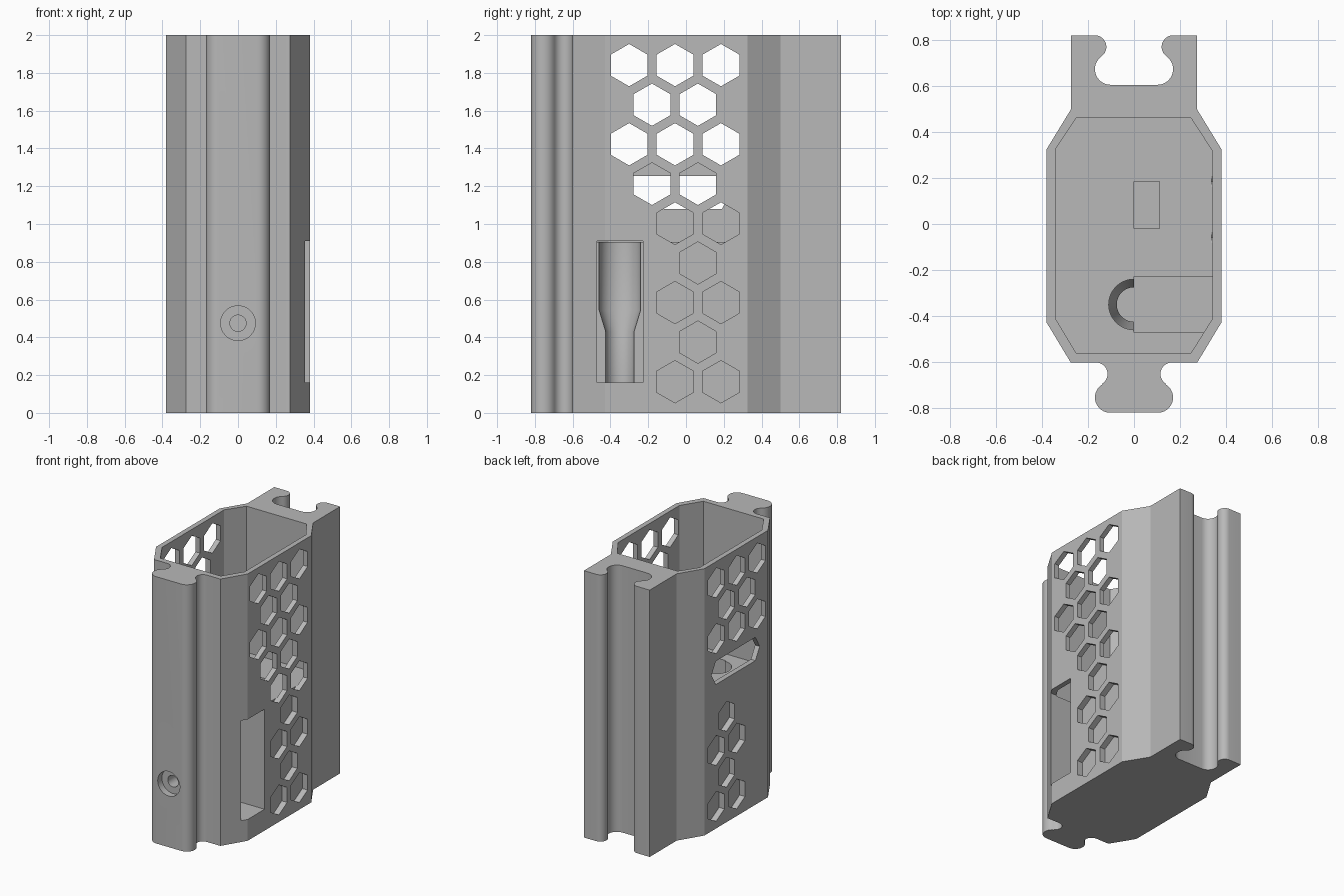
import bpy, bmesh, math
from mathutils import Matrix

if "Cube" in bpy.data.objects:
    bpy.data.objects.remove(bpy.data.objects["Cube"])

FLOOR = 0.905


def arc(cx, cy, r, a0, a1, n=12):
    angles = [math.radians(a0 + (a1 - a0) * i / n) for i in range(n + 1)]
    return [(cx + r * math.cos(a), cy + r * math.sin(a)) for a in angles]


def add_prism(bm, points, height, matrix):
    """Extrude a counter-clockwise outline along local z, then place it."""
    low = [bm.verts.new(matrix @ Matrix.Translation((x, y, 0)).translation) for x, y in points]
    face = bm.faces.new(low)
    ext = bmesh.ops.extrude_face_region(bm, geom=[face])
    top = [v for v in ext["geom"] if isinstance(v, bmesh.types.BMVert)]
    axis = matrix.to_3x3().col[2] * height
    bmesh.ops.translate(bm, verts=top, vec=axis)


def make_object(name, bm):
    bmesh.ops.remove_doubles(bm, verts=bm.verts, dist=1e-5)
    bmesh.ops.recalc_face_normals(bm, faces=bm.faces)
    mesh = bpy.data.meshes.new(name)
    bm.to_mesh(mesh)
    bm.free()
    obj = bpy.data.objects.new(name, mesh)
    bpy.context.collection.objects.link(obj)
    return obj


def prisms(name, outlines, height, matrix):
    bm = bmesh.new()
    for pts in outlines:
        add_prism(bm, pts, height, matrix)
    return make_object(name, bm)


def lathe(name, profile, matrix, n=40):
    """Closed solid of revolution from (radius, height) pairs."""
    bm = bmesh.new()
    rings = [[bm.verts.new(matrix @ Matrix.Translation((x, y, h)).translation)
              for x, y in arc(0, 0, r, 0, 360, n)[:-1]] for r, h in profile]
    for a, b in zip(rings, rings[1:]):
        for i in range(n):
            j = (i + 1) % n
            bm.faces.new((a[i], a[j], b[j], b[i]))
    bm.faces.new(rings[0])
    bm.faces.new(rings[-1])
    return make_object(name, bm)


def box(x0, x1, y0, y1):
    return [(x0, y0), (x1, y0), (x1, y1), (x0, y1)]


def cut(body, cutter):
    """Subtract the cutter for good and delete it."""
    mod = body.modifiers.new("cut", 'BOOLEAN')
    mod.operation, mod.solver, mod.object = 'DIFFERENCE', 'EXACT', cutter
    bpy.context.view_layer.objects.active = body
    bpy.ops.object.modifier_apply(modifier=mod.name)
    bpy.data.objects.remove(cutter)


# Body: octagonal tube with a front rail and a matching rear socket
half = arc(0.104, -0.754, 0.066, -90, 60)            # rail bulb
half += arc(0.165, -0.652, 0.05, 240, 90)            # rail neck
half += [(0.275, -0.602), (0.38, -0.428), (0.38, 0.325), (0.273, 0.5), (0.273, 0.82)]
half += arc(0.17, 0.77, 0.05, 90, 235)               # socket lip
half += arc(0.102, 0.673, 0.068, 55, -90)            # socket pocket
outline = half + [(-x, y) for x, y in reversed(half)]
body = prisms("holder_body", [outline], 2.0, Matrix.Identity(4))

# Main cavity, open at the top
cavity = [(0.342, -0.41), (0.342, 0.315), (0.248, 0.46), (-0.252, 0.46),
          (-0.342, 0.325), (-0.342, -0.41), (-0.252, -0.56), (0.248, -0.56)]
cut(body, prisms("cavity_cutter", [cavity], 1.3, Matrix.Translation((0, 0, FLOOR))))

# Side compartment with a stepped round back, open to the right and to the cavity
cut(body, prisms("compartment_cutter", [box(0, 0.5, -0.472, -0.228)], 0.75,
                 Matrix.Translation((0, 0, 0.16))))
cut(body, lathe("round_back_cutter",
                [(0.075, 0.161), (0.075, 0.43), (0.11, 0.545), (0.11, 0.93)],
                Matrix.Translation((0, -0.35, 0))))

# Small rectangular pit in the floor
cut(body, prisms("pit_cutter", [box(0, 0.11, -0.02, 0.185)], 0.5,
                 Matrix.Translation((0, 0, 0.6))))

# Honeycomb openings: local x, y -> world y, z; extrusion along world x
SIDE = Matrix(((0, 0, 1, 0), (1, 0, 0, 0), (0, 1, 0, 0), (0, 0, 0, 1)))


def honeycomb(skip_rows):
    cells = []
    for row in range(9):
        if row in skip_rows:
            continue
        z = 0.165 + 0.2095 * row
        if row % 2:
            columns = [0.063] if row < 5 else [-0.18, 0.063]
        else:
            columns = [-0.058, 0.185] if row < 6 else [-0.301, -0.058, 0.185]
        cells += [arc(y, z, 0.112, 30, 390, 6)[:-1] for y in columns]
    return cells


cut(body, prisms("right_honeycomb_cutter", honeycomb(()), 0.2,
                 Matrix.Translation((0.336, 0, 0)) @ SIDE))
cut(body, prisms("left_honeycomb_cutter", honeycomb((4, 5)), 0.2,
                 Matrix.Translation((-0.536, 0, 0)) @ SIDE))

# Long six-sided slot on the left wall
slot = [(-0.33, 1.168), (-0.28, 1.08), (0.19, 1.08), (0.24, 1.168), (0.19, 1.255), (-0.28, 1.255)]
cut(body, prisms("left_slot_cutter", [slot], 0.2, Matrix.Translation((-0.536, 0, 0)) @ SIDE))

# Counterbored screw hole in the front rail
cut(body, lathe("screw_hole_cutter", [(0.092, -0.2), (0.092, 0.05), (0.043, 0.05), (0.043, 0.2)],
                Matrix.Translation((0, -0.82, 0.475)) @ Matrix.Rotation(-math.pi / 2, 4, 'X')))

# Single grey finish
grey = bpy.data.materials.new("grey_plastic")
grey.diffuse_color = (0.48, 0.48, 0.48, 1)
grey.use_nodes = True
grey.node_tree.nodes["Principled BSDF"].inputs["Base Color"].default_value = grey.diffuse_color
body.data.materials.clear()
body.data.materials.append(grey)

bpy.ops.object.select_all(action='DESELECT')
body.select_set(True)
bpy.context.view_layer.objects.active = body
bpy.ops.object.shade_smooth_by_angle(angle=math.radians(25))
